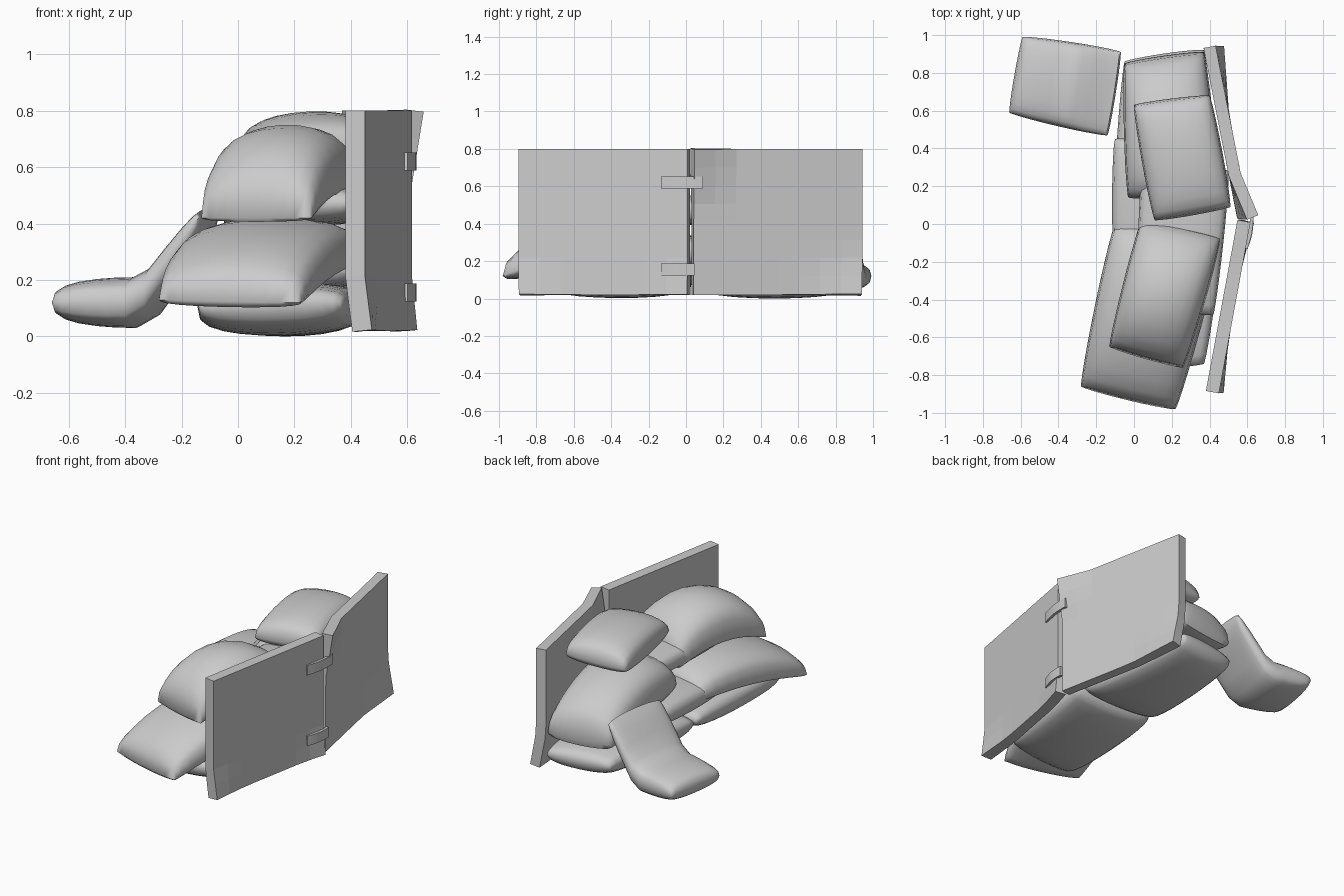
import bpy, bmesh, math
from mathutils import Vector

if "Cube" in bpy.data.objects:
    bpy.data.objects.remove(bpy.data.objects["Cube"])


def finish(name, bm, smooth_angle):
    bmesh.ops.remove_doubles(bm, verts=bm.verts, dist=1e-5)
    bmesh.ops.recalc_face_normals(bm, faces=bm.faces)
    me = bpy.data.meshes.new(name)
    bm.to_mesh(me)
    bm.free()
    ob = bpy.data.objects.new(name, me)
    bpy.context.collection.objects.link(ob)
    if smooth_angle:
        bpy.ops.object.select_all(action='DESELECT')
        ob.select_set(True)
        bpy.context.view_layer.objects.active = ob
        bpy.ops.object.shade_smooth_by_angle(angle=math.radians(smooth_angle))
    return ob


def grid_faces(bm, rows):
    for r0, r1 in zip(rows, rows[1:]):
        for j in range(len(r0) - 1):
            bm.faces.new((r0[j], r0[j + 1], r1[j + 1], r1[j]))


# Pillow-shaped sandbag: seam corners, arch along its length, fullness above / below,
# fold = how far the far end is kinked upward
def bag(name, corners, lift, top, bottom, fold=0, n=12):
    a, b, c, d = (Vector(p) for p in corners)
    bm = bmesh.new()
    ts = [math.sin(math.pi / 2 * (2 * i / n - 1)) for i in range(n + 1)]
    for h in (top, -bottom):
        rows = []
        for v in ts:
            row = []
            for u in ts:
                s = u * (1 + 0.06 * (1 - v * v) ** 0.6)     # sides bulge, corners stay pointed
                t = v * (1 + 0.03 * (1 - u * u) ** 0.6)
                p = (a * (1 - s) + b * (1 + s)) * (1 - t) / 4 \
                    + (d * (1 - s) + c * (1 + s)) * (1 + t) / 4
                full = max(0, (1 - u * u) * (1 - v * v)) ** 0.26
                p.z += lift * (1 - v * v) + h * full + fold * max(0, v - 0.15) / 0.85
                row.append(bm.verts.new(p))
            rows.append(row)
        grid_faces(bm, rows)
    return finish(name, bm, 60)


# Upright bent sheet: p0 -> p1 in plan, dent(f, z) pushes it outward
def panel(name, p0, p1, z0, z1, thick, dent, n=8):
    bm = bmesh.new()
    p0, p1 = Vector(p0), Vector(p1)
    rows = []
    for i in range(n + 1):
        f = i / n
        p = p0.lerp(p1, f)
        rows.append([bm.verts.new((p.x + dent(f, z), p.y, z))
                     for z in (z0 + (z1 - z0) * j / n for j in range(n + 1))])
    grid_faces(bm, rows)
    ob = finish(name, bm, 0)
    mod = ob.modifiers.new("thickness", 'SOLIDIFY')
    mod.thickness = thick
    mod.offset = 0
    return ob


def ramp(x, start, end):
    return min(1, max(0, (x - start) / (end - start)))


# Bottom layer
bag("bottom_bag_front", [(-.14, -.78, .11), (.37, -.74, .12), (.47, .02, .11), (-.1, .03, .11)], 0, .08, .11)
bag("bottom_bag_back", [(-.1, .06, .11), (.45, .05, .11), (.37, .92, .11), (-.05, .86, .11)], 0, .08, .11)
# Middle layer
bag("middle_bag_front", [(-.28, -.86, .13), (.22, -.98, .12), (.46, -.1, .27), (-.1, .0, .24)], .05, .17, .05)
bag("middle_bag_centre", [(-.1, -.25, .24), (.42, -.25, .24), (.46, .42, .26), (-.1, .45, .26)], 0, .09, .09)
bag("middle_bag_back", [(-.03, .14, .38), (.45, .14, .38), (.37, .91, .25), (-.05, .85, .25)], .03, .23, .09)
# Upper layer
bag("upper_bag_centre", [(.02, -.44, .47), (.42, -.48, .47), (.5, .28, .47), (.05, .36, .48)], 0, .08, .08)
bag("top_bag_front", [(-.13, -.65, .42), (.26, -.76, .42), (.46, -.07, .46), (.04, .02, .42)], .09, .23, .04)
bag("top_bag_back", [(.11, .02, .65), (.51, .09, .66), (.4, .68, .67), (.0, .63, .65)], 0, .14, .06)
# Fallen bag leaning against the stack
bag("fallen_bag", [(-.59, .99, .12), (-.66, .59, .12), (-.14, .47, .12), (-.07, .91, .12)], 0, .09, .09, fold=.3)

# Two bent shield panels
panel("panel_front", (.415, -.89), (.582, .015), .02, .8, .07,
      lambda f, z: .025 * ramp(z, .21, .02) * (ramp(f, .3, 0) + .8 * ramp(f, .8, 1)))
panel("panel_back", (.40, .938), (.578, .035), .02, .8, .065,
      lambda f, z: .05 * ramp(f, .75, 1) * ramp(z, .5, .8)
      + .045 * ramp(f, .4, 0) * ramp(z, .25, .02))

# Straps tying the panels together
for name, z, y1 in (("upper_strap", .62, .09), ("lower_strap", .155, .045)):
    panel(name, (.592, -.13), (.622, y1), z - .032, z + .032, .018,
          lambda f, z: .012 * math.sin(math.pi * f))
